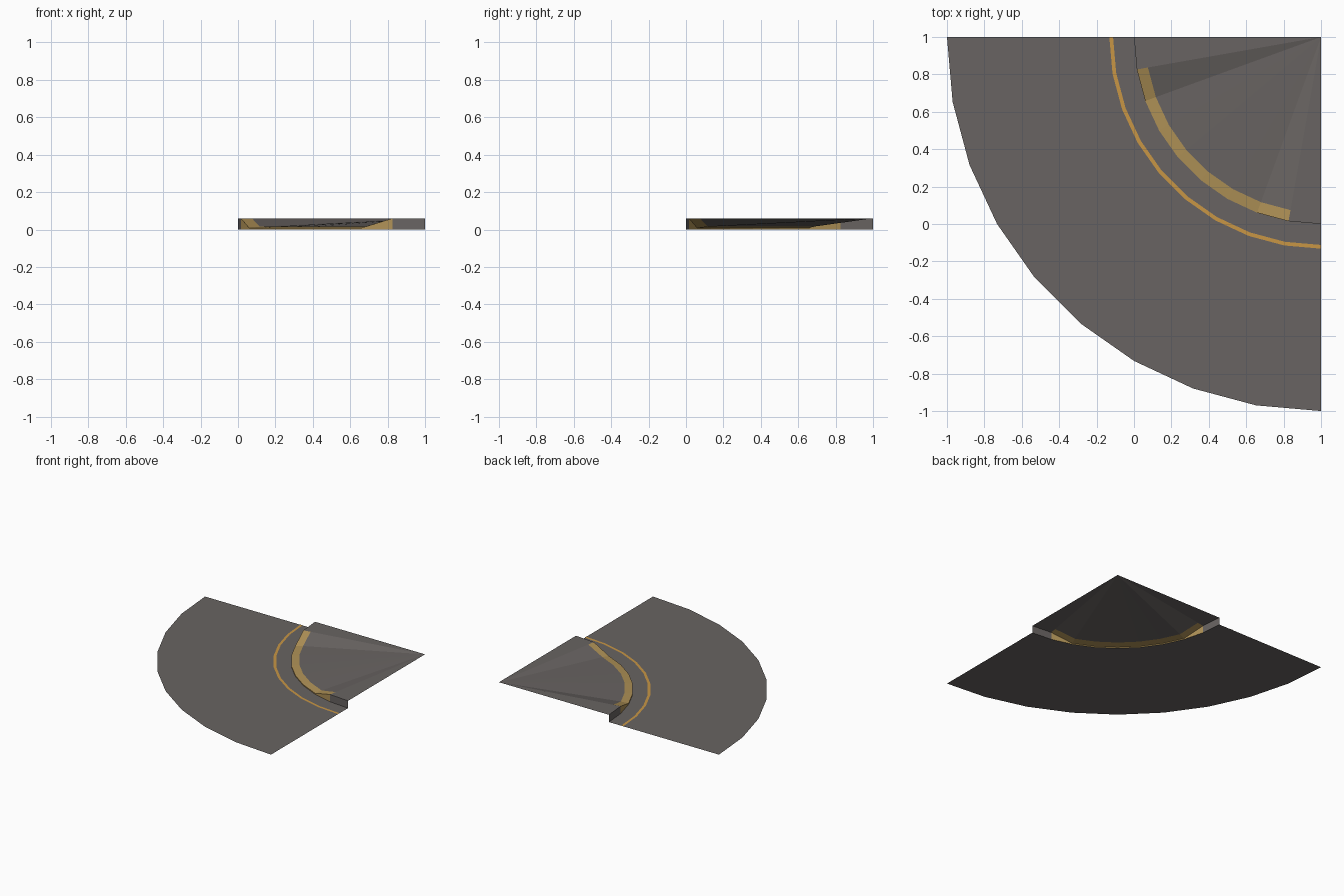
import bpy, bmesh, math

if "Cube" in bpy.data.objects:
    bpy.data.objects.remove(bpy.data.objects["Cube"])

N = 9            # ten-degree segments in the quarter turn
CX, CY = 1.0, 1.0
TOP = 0.06       # pavement height


def material(name, rgb):
    m = bpy.data.materials.new(name)
    m.diffuse_color = (*rgb, 1)
    m.use_nodes = True
    m.node_tree.nodes["Principled BSDF"].inputs["Base Color"].default_value = m.diffuse_color
    return m


GREY = material("asphalt grey", (0.140, 0.127, 0.122))
LINE = material("line orange", (0.58, 0.305, 0.06))
TACTILE = material("ramp yellow", (0.434, 0.287, 0.095))


def pt(r, i, z):
    a = math.pi + i * math.pi / 2 / N
    return (CX + r * math.cos(a), CY + r * math.sin(a), z)


def strip(name, mat, inner, outer, first=0, last=N):
    """Curved strip; inner and outer return (radius, height) at step i."""
    bm = bmesh.new()
    rows = []
    for i in range(first, last + 1):
        rows.append([bm.verts.new(pt(r, i, z)) for r, z in (inner(i), outer(i))])
    for a, b in zip(rows, rows[1:]):
        bm.faces.new((a[0], a[1], b[1], b[0]))
    return finish(name, mat, bm)


def finish(name, mat, bm):
    # merge the collapsed points at the apex
    bmesh.ops.remove_doubles(bm, verts=bm.verts[:], dist=1e-5)
    me = bpy.data.meshes.new(name)
    bm.to_mesh(me)
    bm.free()
    me.materials.append(mat)
    ob = bpy.data.objects.new(name, me)
    bpy.context.collection.objects.link(ob)
    return ob


def dropped(i):
    return 2 <= i <= N - 2


def edge_z(i):      # kerb edge, lowered along the ramp
    return 0.008 if dropped(i) else TOP


def band_z(i):      # inner edge of the yellow band
    return 0.015 if dropped(i) else TOP


# Road and its painted line
strip("road", GREY, lambda i: (1.0, 0), lambda i: (2.0, 0))
strip("road_line", LINE, lambda i: (1.112, 0.002), lambda i: (1.132, 0.002))

# Pavement surface, fanned to the corner
strip("pavement", GREY, lambda i: (0, TOP), lambda i: (0.94, band_z(i)))

# Full-height kerb ends: top edge and face
for label, a, b in (("left", 0, 1), ("right", N - 1, N)):
    strip("kerb_top_" + label, GREY, lambda i: (0.94, TOP), lambda i: (1, TOP), a, b)
    strip("kerb_face_" + label, GREY, lambda i: (1, TOP), lambda i: (1, 0), a, b)

# Yellow dropped kerb: sloping band and face
strip("ramp_band", TACTILE, lambda i: (0.94, band_z(i)), lambda i: (1, edge_z(i)), 1, N - 1)
strip("ramp_face", TACTILE, lambda i: (1, edge_z(i)), lambda i: (1, 0), 1, N - 1)
